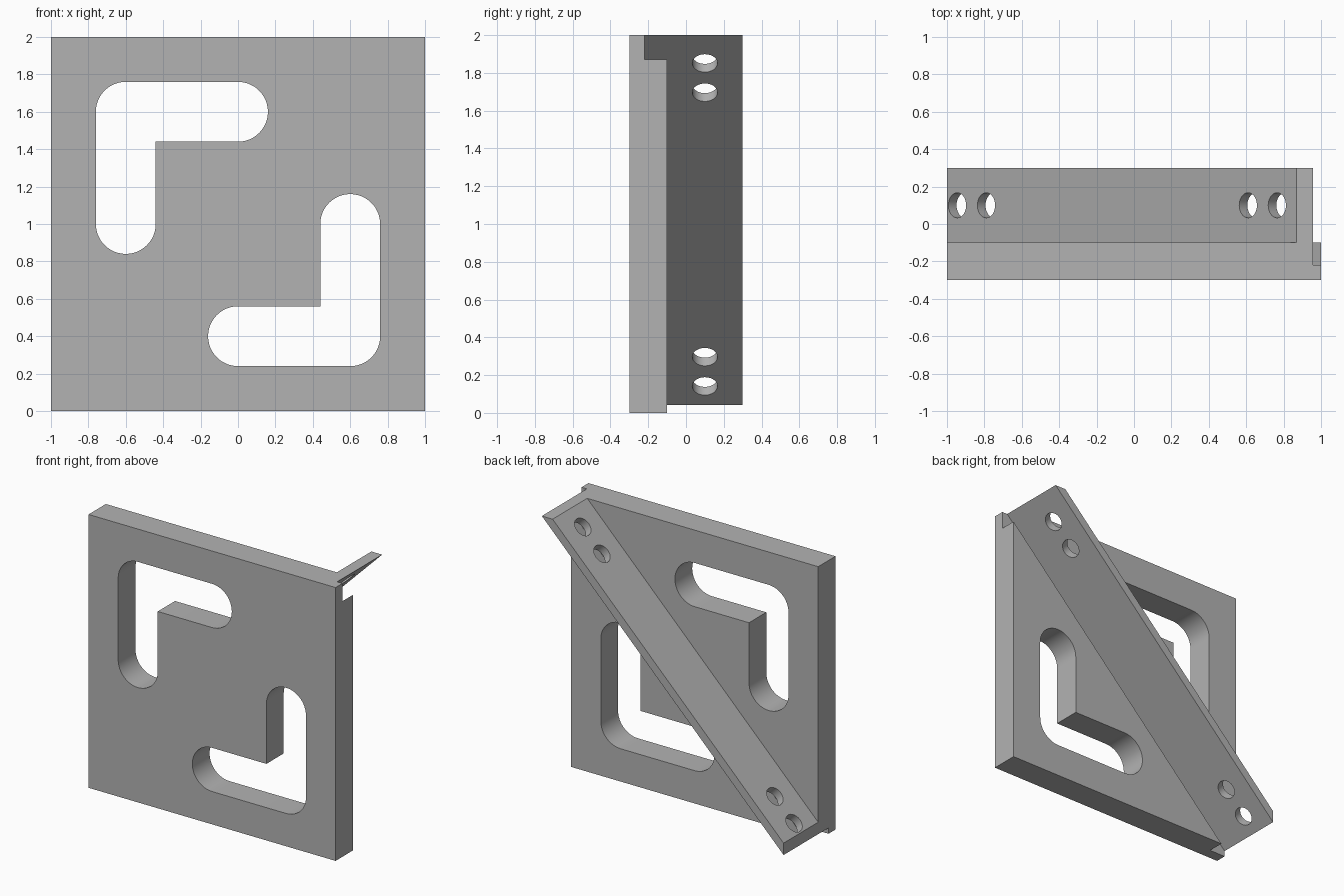
import bpy, bmesh
from math import cos, sin, radians, pi
from mathutils import Vector, Matrix

cube = bpy.data.objects.get("Cube")
if cube:
    bpy.data.objects.remove(cube, do_unlink=True)

grey = bpy.data.materials.new("plain grey")
grey.use_nodes = True
colour = (0.45, 0.45, 0.45, 1)
grey.diffuse_color = colour
grey.node_tree.nodes["Principled BSDF"].inputs["Base Color"].default_value = colour


def finish(name, bm):
    bmesh.ops.recalc_face_normals(bm, faces=bm.faces)
    mesh = bpy.data.meshes.new(name)
    bm.to_mesh(mesh)
    bm.free()
    mesh.materials.append(grey)
    obj = bpy.data.objects.new(name, mesh)
    bpy.context.collection.objects.link(obj)
    return obj


def prism(name, profile, y0, y1):
    """Extrude an (x, z) outline from y0 to y1."""
    bm = bmesh.new()
    face = bm.faces.new([bm.verts.new((x, y0, z)) for x, z in profile])
    ext = bmesh.ops.extrude_face_region(bm, geom=[face])
    verts = [v for v in ext["geom"] if isinstance(v, bmesh.types.BMVert)]
    bmesh.ops.translate(bm, verts=verts, vec=(0, y1 - y0, 0))
    return finish(name, bm)


def arc(cx, cz, r, start, end, n):
    angles = [radians(start + (end - start) * i / n) for i in range(n + 1)]
    return [(cx + r * cos(a), cz + r * sin(a)) for a in angles]


def cut(obj, cutters):
    for c in cutters:
        c.hide_render = True
        mod = obj.modifiers.new(c.name, "BOOLEAN")
        mod.operation = "DIFFERENCE"
        mod.solver = "EXACT"
        mod.object = c
    graph = bpy.context.evaluated_depsgraph_get()
    mesh = bpy.data.meshes.new_from_object(obj.evaluated_get(graph))
    obj.modifiers.clear()
    obj.data = mesh
    for c in cutters:
        bpy.data.objects.remove(c, do_unlink=True)
    bpy.ops.object.select_all(action="DESELECT")
    obj.select_set(True)
    bpy.context.view_layer.objects.active = obj
    bpy.ops.object.shade_smooth_by_angle(angle=radians(30))


FRONT, FLOOR, BACK, REAR = -0.3, -0.22, -0.1, 0.3   # depths along y
UPPER, LOWER, GROOVE = 1.13, 1.043, 0.87            # z - x of the diagonal lines

# Square plate
plate = prism("plate", [(-1, 0), (1, 0), (1, 2), (-1, 2)], FRONT, BACK)

# L-shaped slots: round ends and outer corner, sharp inner corner
r = 0.16
slot = (arc(-0.6, 1.0, r, 360, 180, 24) + arc(-0.6, 1.6, r, 180, 90, 12)
        + arc(0, 1.6, r, 90, -90, 24) + [(-0.6 + r, 1.6 - r)])
turned = [(-x, 2 - z) for x, z in slot]
cutters = [prism("slot_cutter", s, -0.5, 0.1) for s in (slot, turned)]

# Diagonal groove in the back of the plate
e = 1.5
cutters.append(prism("groove_cutter", [(-e, GROOVE - e), (e, GROOVE + e),
                                       (e, UPPER + e), (-e, UPPER - e)], FLOOR, 0.1))
cut(plate, cutters)

# Thin diagonal bar standing in the groove, trimmed flush with the plate edges
bar = prism("diagonal_bar", [(-1, LOWER - 1), (2 - LOWER, 2),
                             (2 - UPPER, 2), (-1, UPPER - 1)], FLOOR, REAR)

# Two pairs of round holes through the bar
middle = (UPPER + LOWER) / 2
tilt = Vector((-1, 0, 1)).to_track_quat("Z", "Y").to_matrix().to_4x4()
holes = []
for s in (2.66, 2.35, -0.45, -0.76):
    bm = bmesh.new()
    place = Matrix.Translation(((s - middle) / 2, 0.1, (s + middle) / 2)) @ tilt
    bmesh.ops.create_cone(bm, cap_ends=True, segments=48, radius1=0.067,
                          radius2=0.067, depth=0.3, matrix=place)
    holes.append(finish("hole_cutter", bm))
cut(bar, holes)
